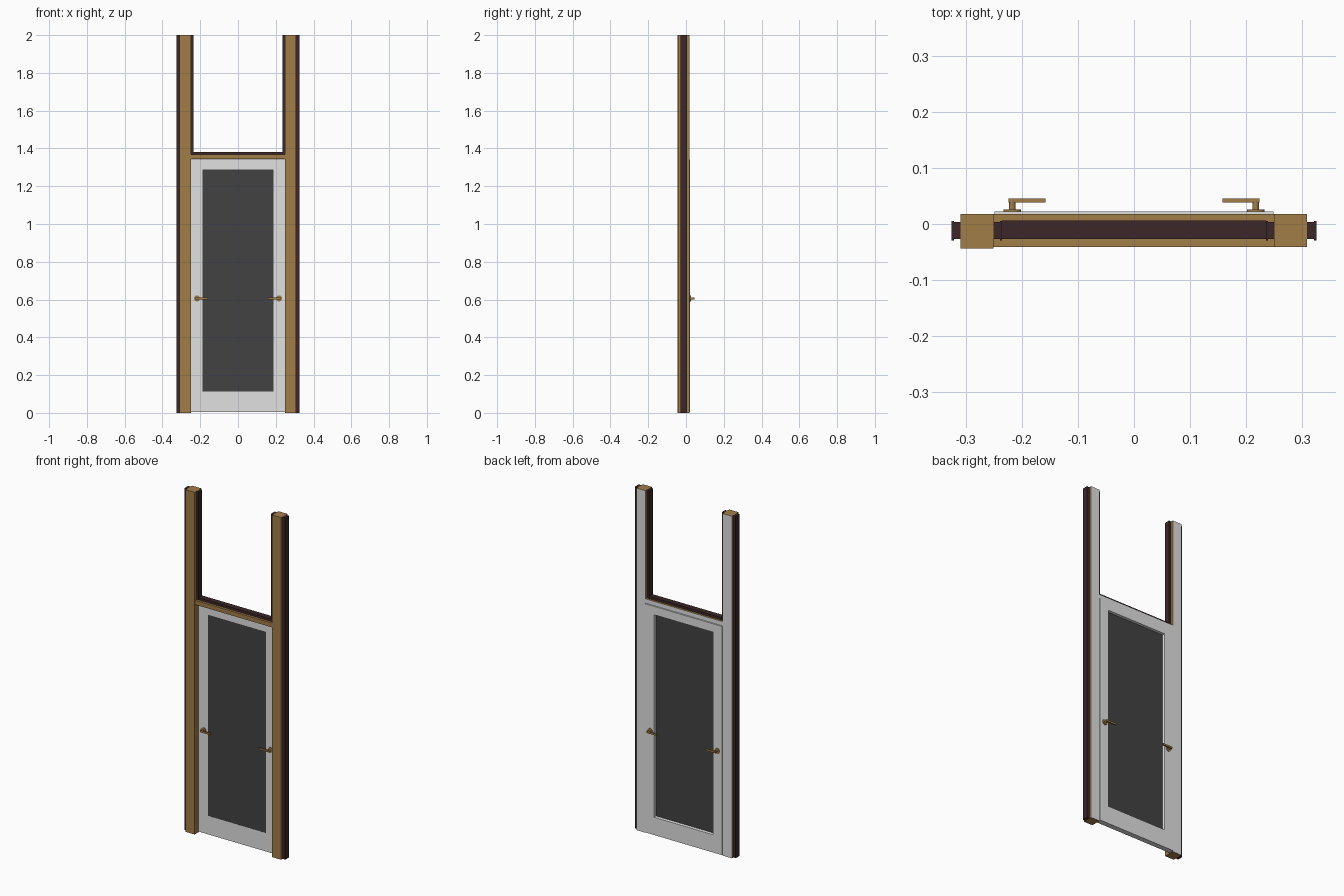
import bpy, bmesh, math
from mathutils import Matrix

if "Cube" in bpy.data.objects:
    bpy.data.objects.remove(bpy.data.objects["Cube"])


def colour(name, rgb):
    m = bpy.data.materials.new(name)
    m.diffuse_color = (*rgb, 1)
    m.use_nodes = True
    m.node_tree.nodes["Principled BSDF"].inputs["Base Color"].default_value = m.diffuse_color
    return m


BRONZE = colour("bronze", (0.36, 0.205, 0.066))
WHITE = colour("white paint", (0.75, 0.75, 0.75))
GLASS = colour("dark glass", (0.055, 0.055, 0.055))
RUBBER = colour("dark rubber", (0.045, 0.020, 0.021))


def finish(name, bm, mats, rule=None):
    bmesh.ops.recalc_face_normals(bm, faces=bm.faces)
    bm.normal_update()
    for f in bm.faces:
        if rule and rule(f):
            f.material_index = 1
    me = bpy.data.meshes.new(name)
    bm.to_mesh(me)
    bm.free()
    for m in mats:
        me.materials.append(m)
    ob = bpy.data.objects.new(name, me)
    bpy.context.collection.objects.link(ob)
    return ob


def add_box(bm, x, y, z):
    mat = Matrix.Translation([(a + b) / 2 for a, b in (x, y, z)]) \
        @ Matrix.Diagonal([b - a for a, b in (x, y, z)] + [1])
    return bmesh.ops.create_cube(bm, size=1, matrix=mat)["verts"]


def box(name, x, y, z, mats, rule=None):
    bm = bmesh.new()
    add_box(bm, x, y, z)
    return finish(name, bm, mats, rule)


def ring(name, outer, inner, y0, y1, mat, slope=0.0):
    """Rectangular frame (x0, x1, z0, z1); slope widens the opening at y1."""
    bm = bmesh.new()

    def loop(r, y, g=0):
        x0, x1, z0, z1 = r
        return [bm.verts.new(c) for c in ((x0 - g, y, z0 - g), (x1 + g, y, z0 - g),
                                          (x1 + g, y, z1 + g), (x0 - g, y, z1 + g))]
    loops = [loop(outer, y0), loop(outer, y1), loop(inner, y1, slope), loop(inner, y0)]
    for i in range(4):
        a, b = loops[i], loops[(i + 1) % 4]
        for j in range(4):
            k = (j + 1) % 4
            bm.faces.new((a[j], a[k], b[k], b[j]))
    return finish(name, bm, [mat])


def back(f):
    return f.normal.y > 0.9


# Posts: bronze, with the back face painted white
box("left_post", (-0.309, -0.25), (-0.044, 0.018), (0, 2), [BRONZE, WHITE], back)
box("right_post", (0.25, 0.308), (-0.041, 0.018), (0, 2), [BRONZE, WHITE], back)

# Transom over the door
box("transom", (-0.25, 0.25), (-0.041, 0.018), (1.343, 1.368), [BRONZE, WHITE], back)


# Rubber gaskets: a body plus a slightly wider lip
def gasket(name, x0, x1, z0, z1, y0=-0.029, y1=0.005):
    bm = bmesh.new()
    xm = x0 + (x1 - x0) * 0.75
    add_box(bm, sorted((x0, xm)), (y0 + 0.002, y1 - 0.001), (z0, z1))
    add_box(bm, sorted((xm, x1)), (y0, y1), (z0, z1))
    finish(name, bm, [RUBBER])


for side, s in (("left", -1), ("right", 1)):
    gasket(side + "_outer_gasket", s * 0.308, s * 0.325, 0, 2)
    gasket(side + "_inner_gasket", s * 0.25, s * 0.235, 1.368, 2)
box("transom_gasket", (-0.235, 0.235), (-0.027, 0.006), (1.368, 1.382), [RUBBER])

# Door leaf with a glazed opening that is bevelled at the back
ring("door_frame", (-0.249, 0.249, 0.004, 1.341), (-0.187, 0.187, 0.112, 1.288),
     -0.009, 0.022, WHITE, 0.004)
box("door_glass", (-0.187, 0.187), (-0.0088, 0.010), (0.112, 1.288), [GLASS])


# Lever handles on both faces of the door
def handle(name, s, face, out):
    bm = bmesh.new()
    rot = Matrix.Rotation(math.pi / 2, 4, 'X')
    for r, a, b in ((0.016, 0, 0.004), (0.006, 0.004, 0.020)):
        bmesh.ops.create_cone(
            bm, cap_ends=True, segments=16, radius1=r, radius2=r, depth=b - a,
            matrix=Matrix.Translation((s * 0.217, face + out * (a + b) / 2, 0.606)) @ rot)
    add_box(bm, sorted((s * 0.224, s * 0.158)),
            sorted((face + out * 0.016, face + out * 0.0235)), (0.601, 0.611))
    ob = finish(name, bm, [BRONZE])
    for p in ob.data.polygons:
        p.use_smooth = len(p.vertices) == 4 and abs(p.normal.y) < 0.1 and p.area < 0.0001


for side, s in (("left", -1), ("right", 1)):
    handle(side + "_back_handle", s, 0.022, 1)
    handle(side + "_front_handle", s, -0.009, -1)
